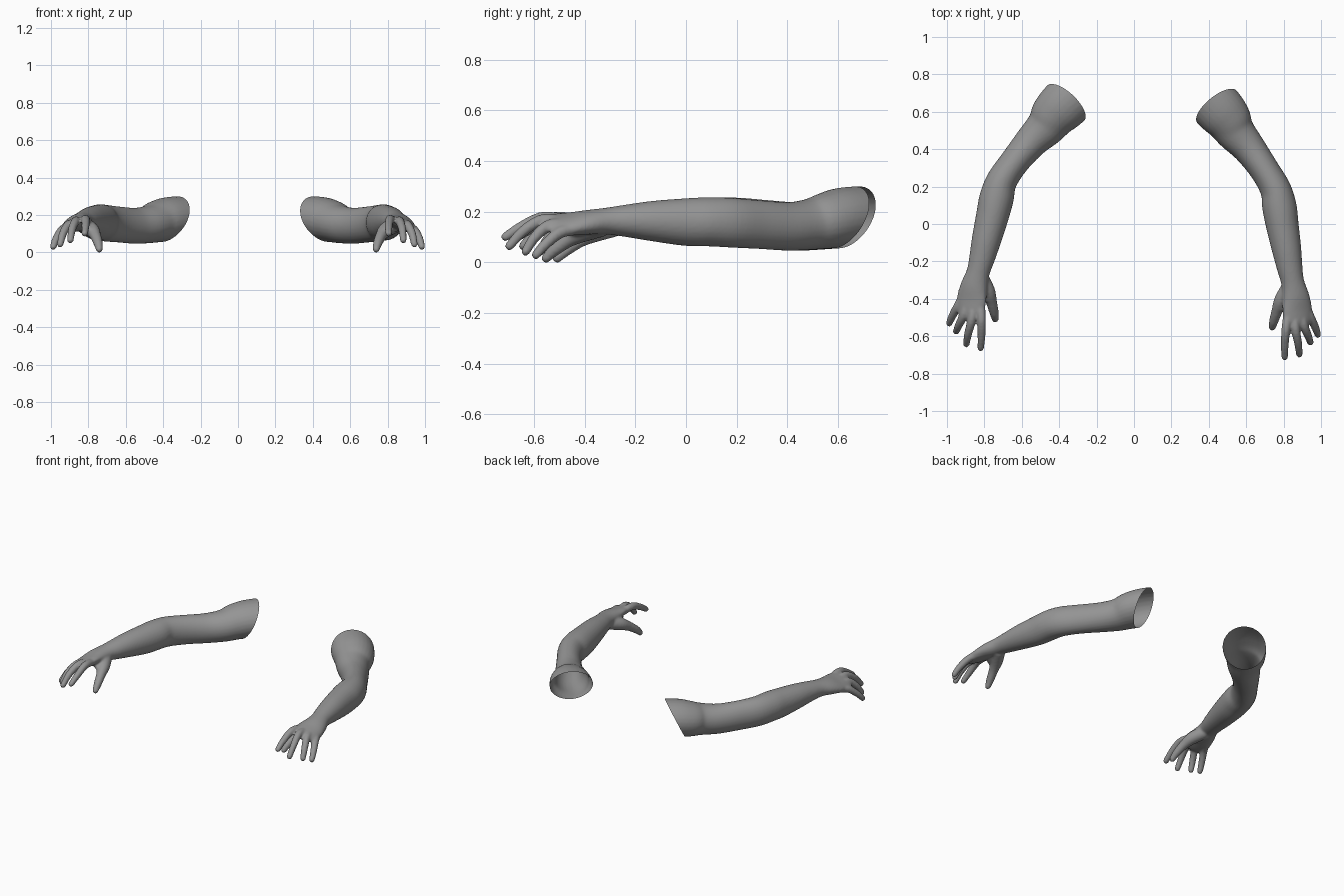
import bpy, bmesh, math
from mathutils import Vector, Matrix

if "Cube" in bpy.data.objects:
    bpy.data.objects.remove(bpy.data.objects["Cube"])

skin = bpy.data.materials.new("grey_skin")
skin.diffuse_color = (0.3, 0.3, 0.3, 1)
skin.use_nodes = True
skin.node_tree.nodes["Principled BSDF"].inputs["Base Color"].default_value = skin.diffuse_color


def spline(rows, steps):
    """Catmull-Rom interpolation of rows of numbers."""
    rows = [rows[0]] + rows + [rows[-1]]
    out = []
    for a, b, c, d in zip(rows, rows[1:], rows[2:], rows[3:]):
        for i in range(steps):
            t = i / steps
            out.append([0.5 * (2 * q + (r - p) * t + (2 * p - 5 * q + 4 * r - s) * t * t
                               + (3 * q - p - 3 * r + s) * t ** 3)
                        for p, q, r, s in zip(a, b, c, d)])
    return out + [list(rows[-1])]


def loft(bm, rows, steps=5, sides=28, round_end=False):
    """Closed tube; each row is x, y, z, half width, half height, roll."""
    rows = spline(rows, steps)
    if round_end:
        x, y, z, w, h, r = rows[-1]
        d = (Vector(rows[-1][:3]) - Vector(rows[-2][:3])).normalized()
        for a in (0.5, 0.95, 1.3):
            p = Vector((x, y, z)) + d * w * math.sin(a)
            rows.append([*p, w * math.cos(a), h * math.cos(a), r])
    rings = []
    for i, (x, y, z, w, h, roll) in enumerate(rows):
        t = Vector(rows[min(i + 1, len(rows) - 1)][:3]) - Vector(rows[max(i - 1, 0)][:3])
        t.normalize()
        side = t.cross(Vector((0, 0, 1))).normalized()
        rot = Matrix.Rotation(roll, 3, t)
        up = rot @ side.cross(t)
        side = rot @ side
        ring = []
        for k in range(sides):
            a = 2 * math.pi * k / sides
            ring.append(bm.verts.new(Vector((x, y, z)) + side * w * math.cos(a) + up * h * math.sin(a)))
        rings.append(ring)
    for a, b in zip(rings, rings[1:]):
        for k in range(sides):
            n = (k + 1) % sides
            bm.faces.new((a[k], a[n], b[n], b[k]))
    bm.faces.new(rings[0][::-1])
    bm.faces.new(rings[-1])


bm = bmesh.new()

# Upper arm, elbow, forearm, wrist and palm
loft(bm, [
    (.345, .735, .19, .14, .12, 0),
    (.445, .625, .185, .137, .118, 0),
    (.500, .560, .172, .127, .112, 0),
    (.543, .490, .157, .107, .101, 0),
    (.615, .405, .149, .089, .096, 0),
    (.697, .290, .156, .079, .096, 0),
    (.757, .185, .163, .083, .098, 0),
    (.777, .095, .167, .092, .097, 0),
    (.792, .000, .166, .088, .094, 0),
    (.815, -.130, .170, .079, .080, 0),
    (.832, -.230, .171, .069, .065, -.05),
    (.848, -.310, .170, .062, .053, -.12),
    (.865, -.390, .165, .074, .046, -.25),
    (.873, -.460, .160, .083, .036, -.35),
    (.874, -.520, .160, .076, .028, -.38),
    (.872, -.550, .160, .058, .020, -.38)])

# Fingers: knuckle, middle joint, tip joint, tip
fingers = [
    [(.822, -.48, .174), (.812, -.565, .183), (.806, -.645, .150), (.806, -.712, .108)],
    [(.858, -.48, .166), (.864, -.565, .174), (.878, -.640, .132), (.884, -.697, .072)],
    [(.890, -.45, .150), (.906, -.535, .154), (.930, -.595, .108), (.943, -.633, .050)],
    [(.905, -.41, .140), (.940, -.490, .128), (.968, -.550, .083), (.983, -.592, .037)]]
for pts in fingers:
    loft(bm, [(*p, r, r, 0) for p, r in zip(pts, (.024, .024, .0215, .018))],
         sides=16, round_end=True)

# Thumb and the web joining it to the palm
thumb = [(.835, -.33, .150), (.790, -.405, .127), (.765, -.465, .095), (.747, -.520, .055), (.739, -.552, .024)]
loft(bm, [(*p, r, r, 0) for p, r in zip(thumb, (.042, .040, .030, .025, .019))],
     sides=16, round_end=True)
loft(bm, [(.845, -.37, .15, .04, .03, 0), (.815, -.425, .135, .033, .026, 0),
          (.795, -.450, .125, .018, .018, 0)], sides=16, round_end=True)

bmesh.ops.recalc_face_normals(bm, faces=bm.faces)
raw = bpy.data.meshes.new("arm_parts")
bm.to_mesh(raw)
bm.free()

# Fuse the parts into one skin
arm = bpy.data.objects.new("right_arm", raw)
bpy.context.collection.objects.link(arm)
remesh = arm.modifiers.new("fuse", 'REMESH')
remesh.mode = 'VOXEL'
remesh.voxel_size = 0.007
soften = arm.modifiers.new("soften", 'SMOOTH')
soften.factor = 0.5
soften.iterations = 6
deps = bpy.context.evaluated_depsgraph_get()
mesh = bpy.data.meshes.new_from_object(arm.evaluated_get(deps))
arm.modifiers.clear()

# Open cut at the shoulder, leaning outward at the top
bm = bmesh.new()
bm.from_mesh(mesh)
bmesh.ops.bisect_plane(bm, geom=bm.verts[:] + bm.edges[:] + bm.faces[:],
                       plane_co=(.445, .625, .185), plane_no=(-.64, .77, -.48), clear_outer=True)
low = min(v.co.z for v in bm.verts)
bmesh.ops.translate(bm, verts=bm.verts, vec=(0, 0, -low))
for f in bm.faces:
    f.smooth = True
bm.to_mesh(mesh)
mesh.materials.clear()
mesh.materials.append(skin)
arm.data = mesh

# Mirrored arm, swung slightly inward
bmesh.ops.transform(bm, verts=bm.verts, matrix=Matrix.Scale(-1, 4, (1, 0, 0))
                    @ Matrix.Translation((-.034, -.009, 0)) @ Matrix.Rotation(.07, 4, 'Z'))
bmesh.ops.reverse_faces(bm, faces=bm.faces)
left = bpy.data.meshes.new("left_arm")
bm.to_mesh(left)
bm.free()
left.materials.append(skin)
bpy.context.collection.objects.link(bpy.data.objects.new("left_arm", left))
bpy.data.meshes.remove(raw)
